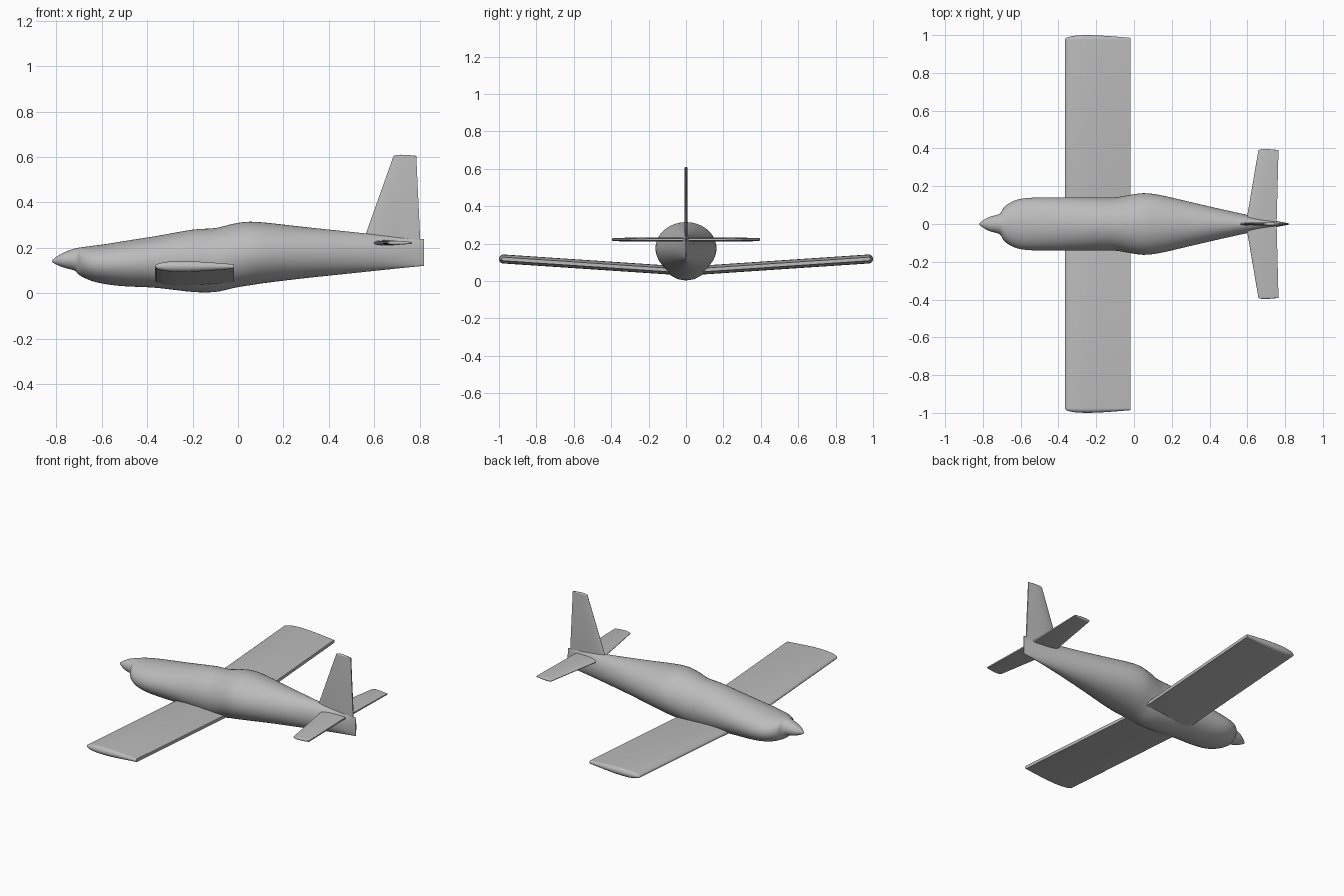
import bpy
import bmesh
import math

cube = bpy.data.objects.get("Cube")
if cube:
    bpy.data.objects.remove(cube, do_unlink=True)

grey = bpy.data.materials.new("plain grey")
grey.use_nodes = True
colour = (0.5, 0.5, 0.5, 1)
grey.diffuse_color = colour
grey.node_tree.nodes["Principled BSDF"].inputs["Base Color"].default_value = colour


def loft(name, rings, angle):
    """Skin a list of closed rings and cap both ends."""
    bm = bmesh.new()
    loops = [[bm.verts.new(point) for point in ring] for ring in rings]
    count = len(loops[0])
    for near, far in zip(loops, loops[1:]):
        for i in range(count):
            j = (i + 1) % count
            bm.faces.new((near[i], near[j], far[j], far[i]))
    bm.faces.new(loops[0])
    bm.faces.new(loops[-1])
    bmesh.ops.remove_doubles(bm, verts=bm.verts, dist=0.00005)
    bmesh.ops.recalc_face_normals(bm, faces=bm.faces)
    mesh = bpy.data.meshes.new(name)
    bm.to_mesh(mesh)
    bm.free()
    mesh.materials.append(grey)
    obj = bpy.data.objects.new(name, mesh)
    bpy.context.collection.objects.link(obj)
    bpy.ops.object.select_all(action="DESELECT")
    obj.select_set(True)
    bpy.context.view_layer.objects.active = obj
    bpy.ops.object.shade_smooth_by_angle(angle=math.radians(angle))
    return obj


def smooth_stations(stations, steps):
    """Pass a smooth curve through the body stations."""
    result = []
    padded = [stations[0], *stations, stations[-1]]
    for a, b, c, d in zip(padded, padded[1:], padded[2:], padded[3:]):
        for step in range(steps):
            t = step / steps
            row = []
            for p, q, r, s in zip(a, b, c, d):
                bend = (2 * p - 5 * q + 4 * r - s) * t + (3 * q - p - 3 * r + s) * t * t
                row.append(q + t * (r - p + bend) / 2)
            result.append(row)
    return result + [stations[-1]]


def oval(x, top, bottom, half_width, segments=48):
    middle, half_height = (top + bottom) / 2, (top - bottom) / 2
    angles = [math.tau * i / segments for i in range(segments)]
    return [(x, half_width * math.cos(a), middle + half_height * math.sin(a)) for a in angles]


# Fuselage and spinner: x, top, bottom, half width
spinner = [
    (-0.82, 0.143, 0.139, 0.002),
    (-0.805, 0.157, 0.129, 0.015),
    (-0.77, 0.178, 0.114, 0.036),
    (-0.72, 0.197, 0.1, 0.05),
    (-0.705, 0.2, 0.085, 0.06),
]
body = [
    (-0.705, 0.2, 0.085, 0.06),
    (-0.685, 0.203, 0.072, 0.092),
    (-0.64, 0.209, 0.053, 0.121),
    (-0.58, 0.217, 0.04, 0.136),
    (-0.5, 0.23, 0.031, 0.14),
    (-0.36, 0.252, 0.024, 0.141),
    (-0.2, 0.28, 0.006, 0.14),
    (-0.1, 0.287, 0.006, 0.141),
    (-0.02, 0.306, 0.023, 0.154),
    (0.05, 0.315, 0.035, 0.163),
    (0.14, 0.309, 0.048, 0.153),
    (0.3, 0.291, 0.067, 0.116),
    (0.5, 0.27, 0.088, 0.07),
    (0.7, 0.249, 0.109, 0.027),
    (0.82, 0.238, 0.121, 0.003),
]
stations = smooth_stations(spinner, 4)[:-1] + smooth_stations(body, 4)
loft("fuselage", [oval(*station) for station in stations], 50)

# Aerofoil as chord fraction and relative half thickness, blunt at the back
AEROFOIL = [(0, 0.1), (0.01, 0.3), (0.04, 0.53), (0.1, 0.76), (0.2, 0.94), (0.33, 1),
            (0.5, 0.94), (0.7, 0.75), (0.85, 0.58), (1, 0.4)]


def flying_surface(name, root, tip, place):
    """Panel from root to tip (span, front, back, lift, half thickness), rounded tip."""
    outline = [(u, h) for u, h in AEROFOIL] + [(u, -h) for u, h in reversed(AEROFOIL)]

    def ring(section, turn=0.0):
        span, front, back, lift, half = section
        points = []
        for u, h in outline:
            reach = span + abs(h) * half * math.sin(turn)
            points.append(place(front + (back - front) * u, reach, lift, h * half * math.cos(turn)))
        return points

    rings = [ring(root)]
    rings += [ring(tip, math.pi / 2 * i / 6) for i in range(6)]
    rings.append(ring(tip, math.pi * 0.499))
    return loft(name, rings, 40)


def flat(x, span, lift, offset):
    return (x, span, lift + offset)


def upright(x, span, lift, offset):
    return (x, lift + offset, span)


def mirror_sides(obj):
    mirror = obj.modifiers.new("other side", "MIRROR")
    mirror.use_axis = (False, True, False)
    mirror.use_clip = False


# Wings with slight dihedral
mirror_sides(flying_surface("wings", (0, -0.365, -0.018, 0.053, 0.024),
                            (0.976, -0.365, -0.018, 0.118, 0.024), flat))

# Tailplane
mirror_sides(flying_surface("tailplane", (0, 0.592, 0.755, 0.222, 0.012),
                            (0.388, 0.658, 0.765, 0.222, 0.009), flat))

# Tail fin
flying_surface("tail_fin", (0.22, 0.548, 0.803, 0, 0.009),
               (0.602, 0.684, 0.785, 0, 0.008), upright)
